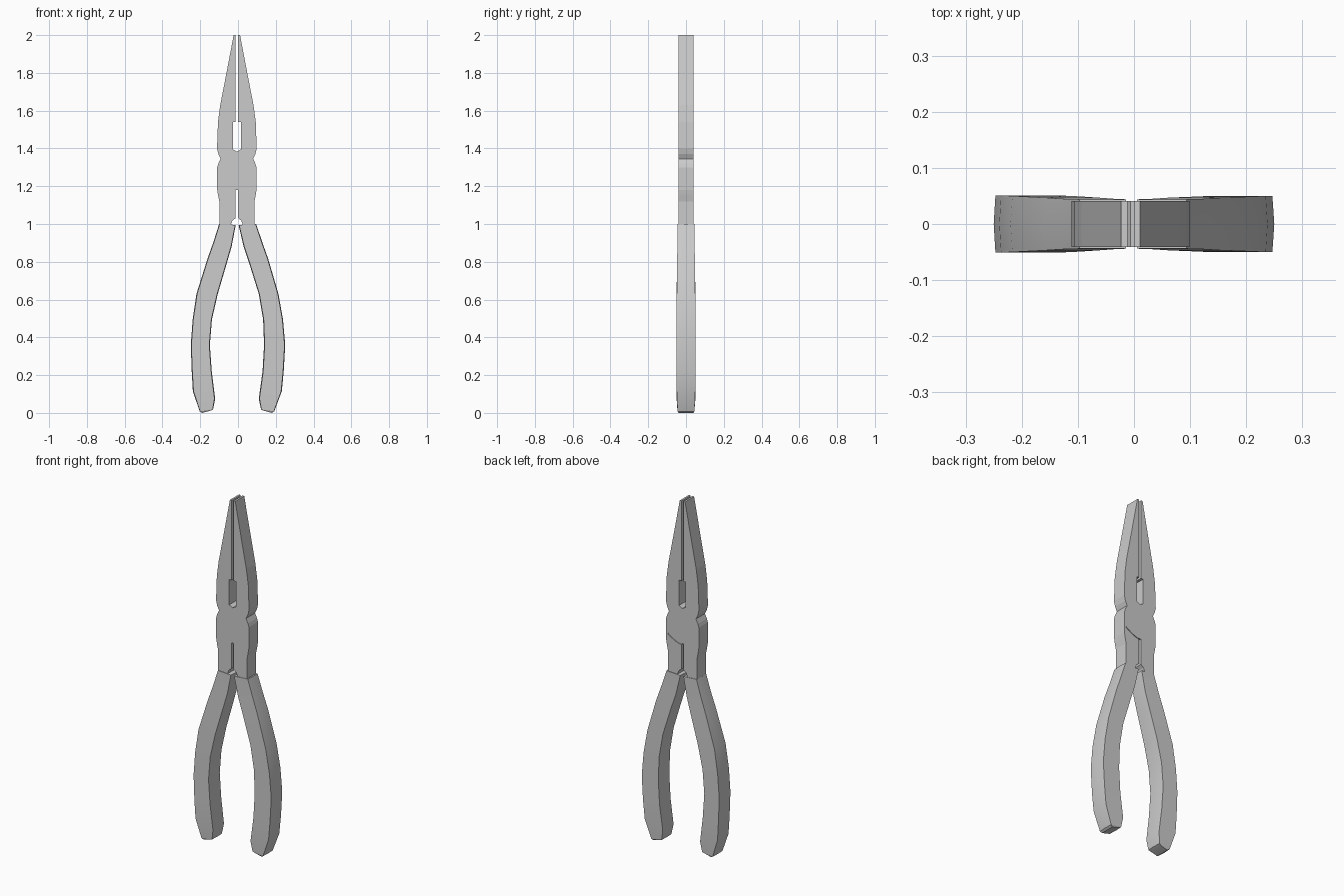
import bpy, bmesh, math

if "Cube" in bpy.data.objects:
    bpy.data.objects.remove(bpy.data.objects["Cube"])

CX = -0.006  # centre line of the head


def make_object(name, bm):
    bmesh.ops.recalc_face_normals(bm, faces=bm.faces)
    mesh = bpy.data.meshes.new(name)
    bm.to_mesh(mesh)
    bm.free()
    ob = bpy.data.objects.new(name, mesh)
    bpy.context.collection.objects.link(ob)
    return ob


def plate(name, outline, y0, y1):
    bm = bmesh.new()
    face = bm.faces.new([bm.verts.new((x, y0, z)) for x, z in outline])
    ext = bmesh.ops.extrude_face_region(bm, geom=[face])
    moved = [g for g in ext["geom"] if isinstance(g, bmesh.types.BMVert)]
    bmesh.ops.translate(bm, verts=moved, vec=(0, y1 - y0, 0))
    return make_object(name, bm)


def grip(name, stations, side):
    # each station: outer x, outer z, inner x, inner z, half depth
    bm = bmesh.new()
    rings = []
    for ox, oz, ix, iz, h in stations:
        ring = []
        for t, y in ((0, 0), (.03, h), (.97, h), (1, 0), (.97, -h), (.03, -h)):
            x, z = ox + (ix - ox) * t, oz + (iz - oz) * t
            ring.append(bm.verts.new((side * x, y, z)))
        rings.append(ring)
    for a, b in zip(rings, rings[1:]):
        for i in range(6):
            j = (i + 1) % 6
            bm.faces.new((a[i], a[j], b[j], b[i]))
    bm.faces.new(rings[0])
    bm.faces.new(rings[-1])
    ob = make_object(name, bm)
    smooth(ob)


def smooth(ob):
    bpy.ops.object.select_all(action='DESELECT')
    ob.select_set(True)
    bpy.context.view_layer.objects.active = ob
    bpy.ops.object.shade_smooth_by_angle(angle=math.radians(30))


# Head: outer contour of one half, tip to bottom, as distance from centre line
outer = [(.017, 2.0), (.055, 1.80), (.088, 1.63), (.100, 1.54), (.105, 1.40),
         (.098, 1.37), (.086, 1.345), (.098, 1.32), (.104, 1.30), (.104, 1.18),
         (.100, 1.155), (.093, 1.12), (.093, .99)]
# Lower slit with its flared mouth
slit = [(.031, .99), (.031, 1.0), (.023, 1.018), (.006, 1.032), (.006, 1.18)]
# Jaw gap widening into the wire window
window = [(.021, 1.395), (.021, 1.54), (.006, 1.54), (.006, 2.0)]
right = outer + slit
left = [(-x, z) for x, z in reversed(right)]
arc = [(0, 1.383)]
left_window = [(-x, z) for x, z in reversed(window)]
outline = right + left + left_window + arc + window
head = plate("jaw_head", [(CX + x, z) for x, z in outline], -.041, .041)

# Joint seam on the back: a shallow curved groove running to the slit
pts = []
for r in (.0, .006):
    row = [(.087 - .09 * math.sin(a), 1.172 + .04 * (1 - math.sin(a)) ** 1.6 + r)
           for a in [math.pi / 2 * i / 8 for i in range(9)]]
    pts += row if r == 0 else row[::-1]
cutter = plate("seam_cutter", pts, .037, .06)
cutter.hide_render = True
cutter.hide_viewport = True
mod = head.modifiers.new("seam", 'BOOLEAN')
mod.operation = 'DIFFERENCE'
mod.object = cutter

# Handles
left_grip = [(.100, 1.0, .012, .995, .044), (.130, .905, .034, .880, .045),
             (.162, .815, .060, .790, .047), (.220, .63, .107, .63, .050),
             (.240, .495, .138, .495, .051), (.250, .36, .149, .36, .051),
             (.245, .22, .139, .22, .051), (.239, .115, .121, .075, .050),
             (.203, .008, .132, .018, .045), (.190, .0, .145, .012, .040)]
right_grip = [(.096, 1.0, .003, .995, .044), (.128, .905, .030, .880, .045),
              (.160, .815, .060, .790, .047), (.214, .63, .110, .63, .049),
              (.238, .495, .133, .495, .050), (.250, .36, .138, .36, .050),
              (.242, .22, .130, .22, .050), (.232, .115, .110, .075, .049),
              (.192, .008, .122, .018, .045), (.180, .0, .135, .012, .040)]
grip("left_handle", left_grip, -1)
grip("right_handle", right_grip, 1)
